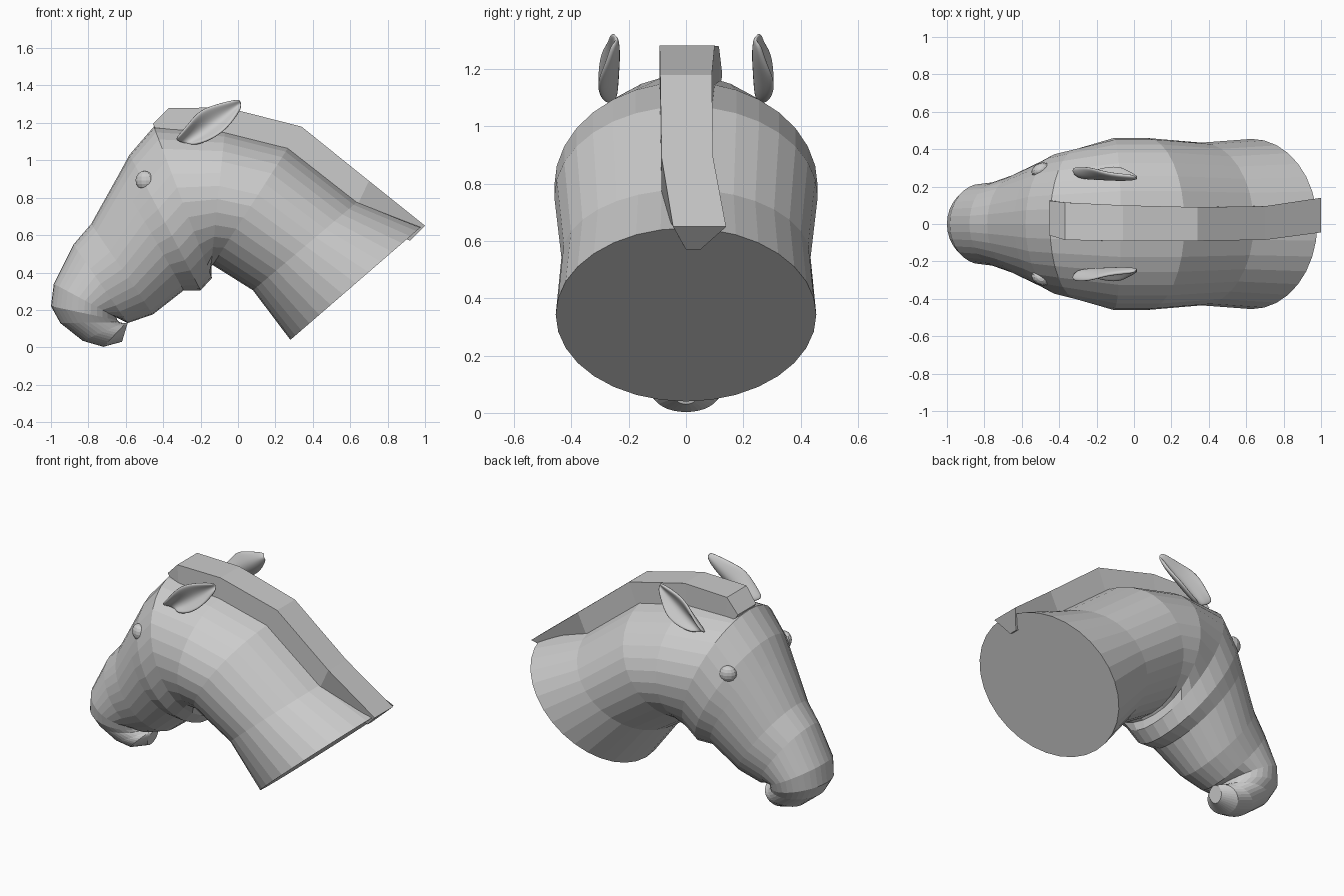
import bpy, bmesh, math
from mathutils import Vector


def make_object(name, bm):
    bmesh.ops.recalc_face_normals(bm, faces=bm.faces)
    mesh = bpy.data.meshes.new(name)
    bm.to_mesh(mesh)
    bm.free()
    obj = bpy.data.objects.new(name, mesh)
    bpy.context.collection.objects.link(obj)
    return obj


def bridge(bm, rings, closed=True):
    """Skin consecutive lists of points with quads."""
    rows = [[bm.verts.new(p) for p in ring] for ring in rings]
    n = len(rows[0])
    for a, b in zip(rows, rows[1:]):
        for i in range(n if closed else n - 1):
            j = (i + 1) % n
            bm.faces.new((a[i], a[j], b[j], b[i]))
    if closed:
        bm.faces.new(rows[0])
        bm.faces.new(rows[-1])


def oval(x1, z1, x2, z2, w, sides=32):
    """Elliptical section spanning top (x1,z1) to bottom (x2,z2), half width w."""
    mid = Vector(((x1 + x2) / 2, 0, (z1 + z2) / 2))
    up = Vector((x1, 0, z1)) - mid
    angles = [2 * math.pi * i / sides for i in range(sides)]
    return [mid + up * math.cos(a) + Vector((0, w * math.sin(a), 0)) for a in angles]


# Head and neck: sections from the cut neck round the muzzle to the chin
sections = [
    (0.98, 0.645, 0.28, 0.04, 0.455),
    (0.64, 0.78, 0.08, 0.305, 0.435),
    (0.27, 1.07, -0.135, 0.44, 0.46),
    (-0.07, 1.155, -0.145, 0.43, 0.46),
    (-0.45, 1.18, -0.14, 0.37, 0.405),
    (-0.58, 1.03, -0.20, 0.305, 0.38),
    (-0.64, 0.92, -0.29, 0.305, 0.34),
    (-0.785, 0.66, -0.455, 0.176, 0.265),
    (-0.88, 0.55, -0.59, 0.13, 0.225),
    (-0.985, 0.34, -0.65, 0.16, 0.215),
    (-1.0, 0.22, -0.645, 0.145, 0.20),
    (-0.95, 0.13, -0.635, 0.135, 0.17),
    (-0.83, 0.035, -0.615, 0.13, 0.14),
    (-0.72, 0.003, -0.60, 0.13, 0.115),
    (-0.62, 0.03, -0.59, 0.13, 0.05),
]
bm = bmesh.new()
bridge(bm, [oval(*s) for s in sections])
make_object("head_and_neck", bm)

# Mane: (top x, top z, bottom x, bottom z, y min, y max)
mane = [
    (-0.455, 1.195, -0.44, 1.17, -0.06, 0.125),
    (-0.37, 1.28, -0.36, 1.12, -0.085, 0.115),
    (-0.06, 1.282, -0.08, 1.10, -0.092, 0.10),
    (0.34, 1.18, 0.27, 1.00, -0.09, 0.09),
    (0.70, 0.89, 0.62, 0.72, -0.085, 0.095),
]
bm = bmesh.new()
rings = [[(tx, a, tz), (tx, b, tz), (bx, b, bz), (bx, a, bz)]
         for tx, tz, bx, bz, a, b in mane]
rings.append([(1.0, -0.045, 0.65), (1.0, 0.14, 0.65), (0.92, 0.05, 0.57), (0.92, 0.0, 0.57)])
bridge(bm, rings)
make_object("mane", bm)


def mirror_y(obj):
    obj.modifiers.new("mirror", 'MIRROR').use_axis = (False, True, False)


# Ears: cupped leaf, upper rim / crease / lower rim rows, mirrored
ear = [
    [(-0.34, 0.30, 1.11), (-0.32, 0.26, 1.10), (-0.29, 0.25, 1.09), (-0.26, 0.26, 1.085), (-0.24, 0.28, 1.085)],
    [(-0.29, 0.31, 1.16), (-0.27, 0.26, 1.15), (-0.23, 0.24, 1.13), (-0.19, 0.26, 1.11), (-0.17, 0.30, 1.10)],
    [(-0.22, 0.30, 1.26), (-0.18, 0.26, 1.23), (-0.145, 0.235, 1.195), (-0.11, 0.26, 1.165), (-0.08, 0.315, 1.15)],
    [(-0.14, 0.27, 1.295), (-0.11, 0.25, 1.27), (-0.075, 0.235, 1.245), (-0.05, 0.25, 1.22), (-0.02, 0.28, 1.22)],
    [(0.01, 0.26, 1.33), (0.015, 0.25, 1.32), (0.02, 0.24, 1.31), (0.02, 0.25, 1.295), (0.015, 0.26, 1.28)],
]
bm = bmesh.new()
bridge(bm, ear, closed=False)
ears = make_object("ears", bm)
solid = ears.modifiers.new("thickness", 'SOLIDIFY')
solid.thickness = 0.022
solid.offset = 0
ears.modifiers.new("smooth", 'SUBSURF').levels = 2
ears.modifiers["smooth"].render_levels = 2
mirror_y(ears)
for p in ears.data.polygons:
    p.use_smooth = True

# Eyes: flattened balls set in the sides of the head, mirrored
bm = bmesh.new()
bmesh.ops.create_uvsphere(bm, u_segments=12, v_segments=8, radius=1)
for v in bm.verts:
    p = v.co.copy()
    x, y = p.x * 0.052, p.y * 0.035
    c, s = math.cos(0.5), math.sin(0.5)
    v.co = (-0.50 + x * c - y * s, 0.29 + x * s + y * c, 0.893 + p.z * 0.05)
mirror_y(make_object("eyes", bm))
